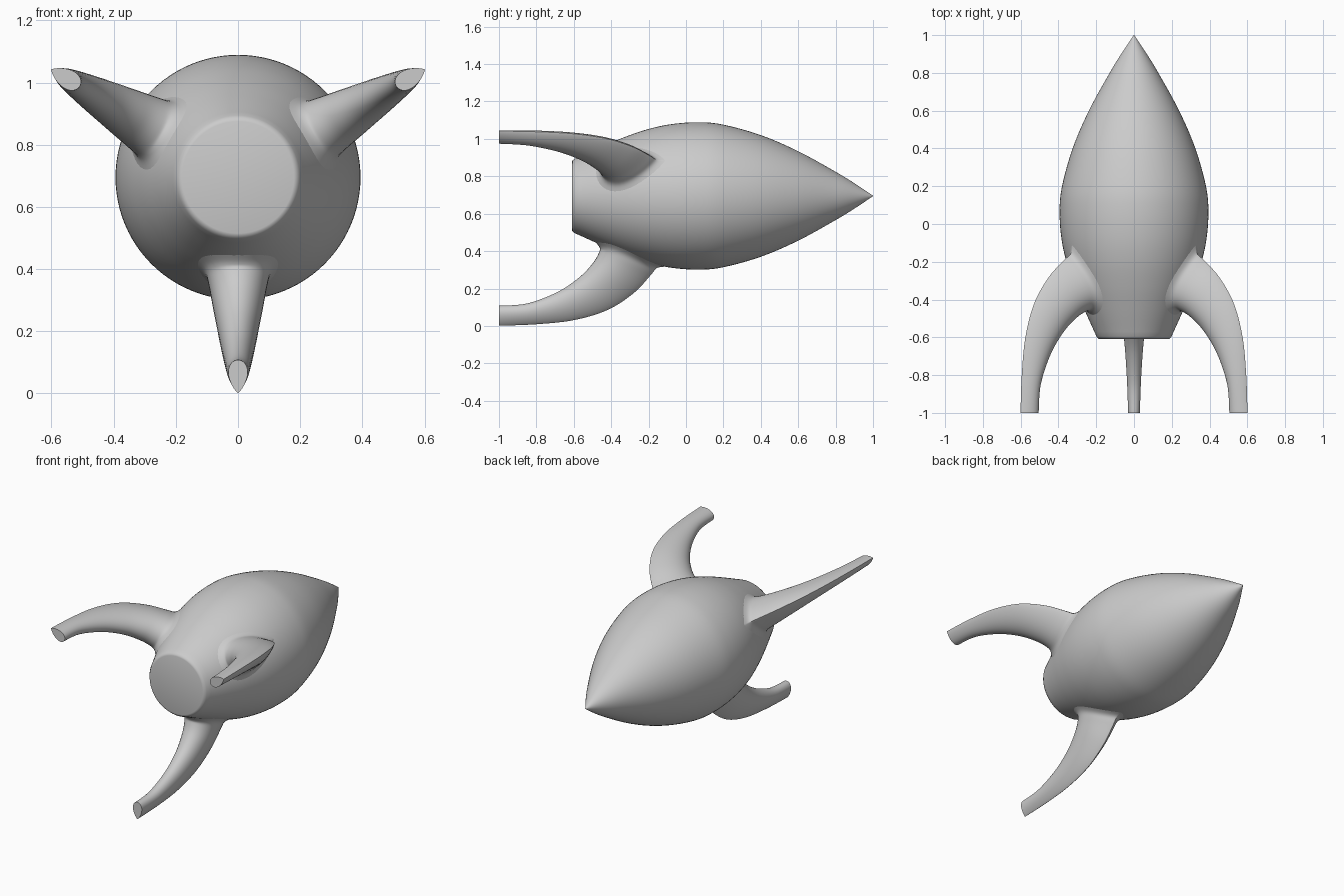
import bpy, bmesh, math

if "Cube" in bpy.data.objects:
    bpy.data.objects.remove(bpy.data.objects["Cube"])

AXIS_Z = 0.695   # height of the rocket's long axis


def spline(rows, steps):
    """Catmull-Rom interpolation through rows of numbers."""
    out = []
    for i in range(len(rows) - 1):
        p0, p1 = rows[max(i - 1, 0)], rows[i]
        p2, p3 = rows[i + 1], rows[min(i + 2, len(rows) - 1)]
        for s in range(steps):
            t = s / steps
            out.append(tuple(
                0.5 * (2 * b + (c - a) * t + (2 * a - 5 * b + 4 * c - d) * t * t
                       + (3 * b - a - 3 * c + d) * t ** 3)
                for a, b, c, d in zip(p0, p1, p2, p3)))
    out.append(tuple(rows[-1]))
    return out


def loft(name, rings, cap_end=True):
    """Skin closed rings of points into a smooth object on the rocket axis."""
    bm = bmesh.new()
    vr = [[bm.verts.new(p) for p in ring] for ring in rings]
    n = len(vr[0])
    for a, b in zip(vr, vr[1:]):
        for j in range(n):
            k = (j + 1) % n
            bm.faces.new((a[j], a[k], b[k], b[j]))
    bm.faces.new(vr[0])
    if cap_end:
        bm.faces.new(vr[-1])
    bmesh.ops.recalc_face_normals(bm, faces=bm.faces)
    mesh = bpy.data.meshes.new(name)
    bm.to_mesh(mesh)
    bm.free()
    ob = bpy.data.objects.new(name, mesh)
    bpy.context.collection.objects.link(ob)
    ob.location.z = AXIS_Z
    bpy.ops.object.select_all(action='DESELECT')
    ob.select_set(True)
    bpy.context.view_layer.objects.active = ob
    bpy.ops.object.shade_smooth_by_angle(angle=math.radians(50))
    return ob


# Hull: (y, radius) from the tail to the nose, rounded tail rim
hull = [(-0.61, 0.18), (-0.607, 0.19), (-0.595, 0.199), (-0.57, 0.21)]
hull += spline([(-0.55, 0.219), (-0.45, 0.264), (-0.33, 0.314), (-0.2, 0.358),
                (-0.07, 0.385), (0.07, 0.394), (0.2, 0.381), (0.4, 0.325),
                (0.6, 0.239), (0.8, 0.129), (0.9, 0.068), (1.0, 0.001)], 6)
SEG = 96
loft("hull", [[(r * math.cos(2 * math.pi * j / SEG), y,
                r * math.sin(2 * math.pi * j / SEG)) for j in range(SEG)]
              for y, r in hull])


def hull_radius(y):
    for (y0, r0), (y1, r1) in zip(hull, hull[1:]):
        if y0 <= y <= y1:
            return r0 + (r1 - r0) * (y - y0) / (y1 - y0)
    return hull[0][1]


# Leg sections: inner y, inner r, outer y, outer r, half width
sections = [(-1.0, 0.587, -1.0, 0.694, 0.031),
            (-0.85, 0.575, -0.80, 0.686, 0.037),
            (-0.69, 0.515, -0.60, 0.664, 0.048),
            (-0.57, 0.435, -0.42, 0.61, 0.063),
            (-0.495, 0.355, -0.28, 0.52, 0.08),
            (-0.463, 0.297, -0.19, 0.425, 0.094)]


def teardrop(yi, ri, yo, ro, w, lift=None, n=40):
    """Ring rounded inside and pointed outside; lift lays it on the hull."""
    ring = []
    for j in range(n):
        a = 2 * math.pi * j / n
        t = (1 - math.cos(a)) / 2
        x = w * math.sin(a) * abs(math.cos(a / 2)) ** 0.7 / 0.82
        y, r = yi + (yo - yi) * t, ri + (ro - ri) * t
        if lift is not None:
            r = math.sqrt(hull_radius(y) ** 2 - x * x) + lift
        ring.append((x, y, -r))
    return ring


rings = [teardrop(*s) for s in sections]
# Flared root that blends into the hull
rings.append(teardrop(-0.463, 0, -0.155, 0, 0.106, 0.016))
rings.append(teardrop(-0.485, 0, -0.10, 0, 0.135, -0.003))
flat = [[c for p in ring for c in p] for ring in rings]
rings = [[tuple(f[i:i + 3]) for i in range(0, len(f), 3)]
         for f in spline(flat, 6)]

# Three legs spaced evenly around the hull
for i, name in enumerate(("bottom_leg", "left_leg", "right_leg")):
    leg = loft(name, rings, cap_end=False)
    leg.rotation_euler.y = i * math.radians(120)
